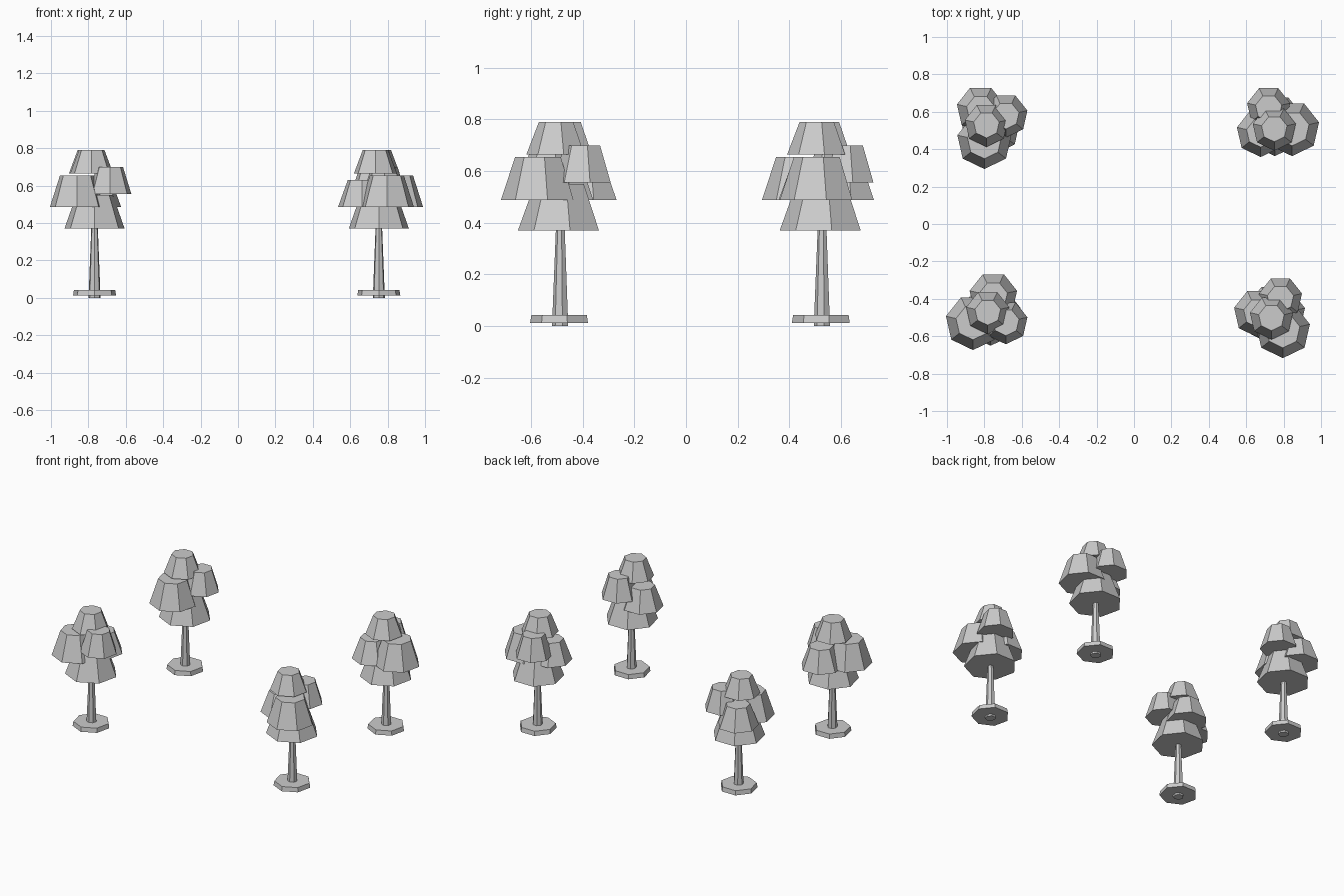
import bpy
import math

cube = bpy.data.objects.get("Cube")
if cube:
    bpy.data.objects.remove(cube)

grey = bpy.data.materials.new("plain_grey")
grey.use_nodes = True
colour = (0.6, 0.6, 0.6, 1)
grey.diffuse_color = colour
grey.node_tree.nodes["Principled BSDF"].inputs["Base Color"].default_value = colour


def tapered(name, centre, bottom, top, r_bottom, r_top):
    """Seven-sided tapered drum with a corner facing the front."""
    bpy.ops.mesh.primitive_cone_add(
        vertices=7, radius1=r_bottom, radius2=r_top, depth=top - bottom,
        location=(centre[0], centre[1], (bottom + top) / 2),
        rotation=(0, 0, math.pi))
    part = bpy.context.object
    part.name = name
    part.data.materials.append(grey)


# Foliage tiers: bottom height, top height, bottom radius, top radius
TIERS = {
    "large_foliage": (0.487, 0.655, 0.148, 0.093),
    "high_foliage": (0.555, 0.70, 0.118, 0.072),
    "small_foliage": (0.487, 0.63, 0.13, 0.077),
    "crown_foliage": (0.665, 0.79, 0.118, 0.07),
}

# Each tree: trunk position, then the sideways offset of each tier
TREES = {
    "front_right": ((-0.767, -0.486), (-0.094, -0.04), (0.082, -0.039), (0.015, 0.10), (-0.015, 0.015)),
    "front_left": ((0.753, -0.486), (0.043, -0.083), (0.03, 0.088), (-0.091, 0.01), (-0.018, -0.014)),
    "back_right": ((-0.767, 0.528), (-0.033, -0.086), (0.082, 0.052), (-0.053, 0.083), (-0.022, 0.002)),
    "back_left": ((0.753, 0.528), (0.092, -0.017), (-0.033, 0.092), (-0.076, -0.04), (-0.003, -0.018)),
}

for tree, (spot, *offsets) in TREES.items():
    # Base disc, trunk and lowest foliage share the trunk axis
    tapered(tree + "_base", spot, 0.012, 0.042, 0.118, 0.113)
    tapered(tree + "_trunk", spot, 0, 0.45, 0.033, 0.015)
    tapered(tree + "_low_foliage", spot, 0.37, 0.55, 0.165, 0.10)
    # Upper foliage clumps are shifted off the axis
    for (part, sizes), (dx, dy) in zip(TIERS.items(), offsets):
        tapered(tree + "_" + part, (spot[0] + dx, spot[1] + dy), *sizes)
